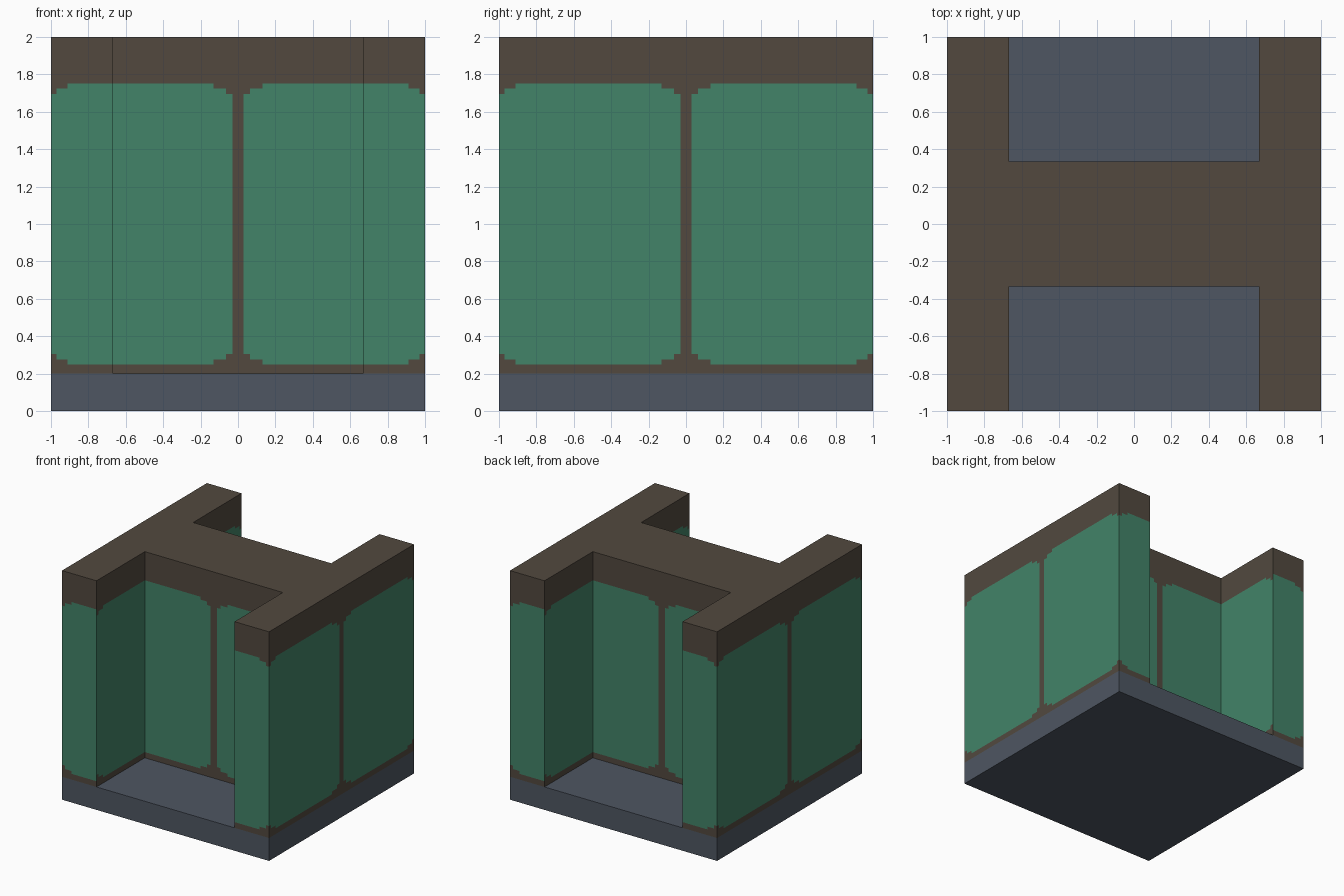
import bpy, bmesh
from mathutils import Vector

if "Cube" in bpy.data.objects:
    bpy.data.objects.remove(bpy.data.objects["Cube"])


def material(name, rgb):
    m = bpy.data.materials.new(name)
    m.diffuse_color = (*rgb, 1)
    m.use_nodes = True
    m.node_tree.nodes["Principled BSDF"].inputs["Base Color"].default_value = m.diffuse_color
    return m


slate = material("slate_blue", (0.0762, 0.0931, 0.1221))
brown = material("dark_brown", (0.0844, 0.0666, 0.0497))
green = material("panel_green", (0.0545, 0.2270, 0.1384))


def add_object(name, bm, mats):
    me = bpy.data.meshes.new(name)
    bm.to_mesh(me)
    bm.free()
    for m in mats:
        me.materials.append(m)
    ob = bpy.data.objects.new(name, me)
    bpy.context.collection.objects.link(ob)


# Square base slab
BASE, TOP = 0.2, 2.0
bm = bmesh.new()
bmesh.ops.create_cube(bm, size=1)
bmesh.ops.scale(bm, vec=(2, 2, BASE), verts=bm.verts)
bmesh.ops.translate(bm, vec=(0, 0, BASE / 2), verts=bm.verts)
add_object("base_slab", bm, [slate])

# H-shaped block: a 3 x 3 plan without its front and back middle cells
T = 1 / 3
xs, ys = (-1, -2 * T, 2 * T, 1), (-1, -T, T, 1)
bm = bmesh.new()
grid = [[bm.verts.new((x, y, TOP)) for y in ys] for x in xs]
for i in range(3):
    for j in range(3):
        if i != 1 or j == 1:
            bm.faces.new((grid[i][j], grid[i + 1][j], grid[i + 1][j + 1], grid[i][j + 1]))
rim = [e for e in bm.edges if e.is_boundary]
walls = bmesh.ops.extrude_edge_only(bm, edges=rim)["geom"]
bmesh.ops.translate(bm, vec=(0, 0, BASE - TOP),
                    verts=[v for v in walls if isinstance(v, bmesh.types.BMVert)])
bmesh.ops.recalc_face_normals(bm, faces=bm.faces)


def cut(axis, value):
    co, no = Vector((0, 0, 0)), Vector((0, 0, 0))
    co[axis], no[axis] = value, 1
    # Only the upright walls carry panels
    faces = [f for f in bm.faces if abs(f.normal.z) < 0.5]
    geom = faces + list({e for f in faces for e in f.edges}) + list({v for f in faces for v in f.verts})
    bmesh.ops.bisect_plane(bm, geom=geom, plane_co=co, plane_no=no, dist=1e-5)


# Panel outline: each step starts at a distance from the centre line, with an inset
STEPS = [(0.03, 0.055), (0.065, 0.025), (0.13, 0.0), (0.91, 0.025), (0.97, 0.055)]
LOW, HIGH = 0.25, 1.75
for axis in (0, 1):
    for d, _ in STEPS:
        cut(axis, d)
        cut(axis, -d)
for inset in (0.0, 0.025, 0.055):
    cut(2, LOW + inset)
    cut(2, HIGH - inset)

# Paint the stepped-corner panels on the walls
for f in bm.faces:
    if abs(f.normal.z) > 0.5:
        continue
    c = f.calc_center_median()
    d = abs(c.x if abs(f.normal.y) > 0.5 else c.y)
    inset = None
    for start, value in STEPS:
        if d > start:
            inset = value
    if inset is not None and LOW + inset < c.z < HIGH - inset:
        f.material_index = 1
add_object("h_shaped_block", bm, [brown, green])
